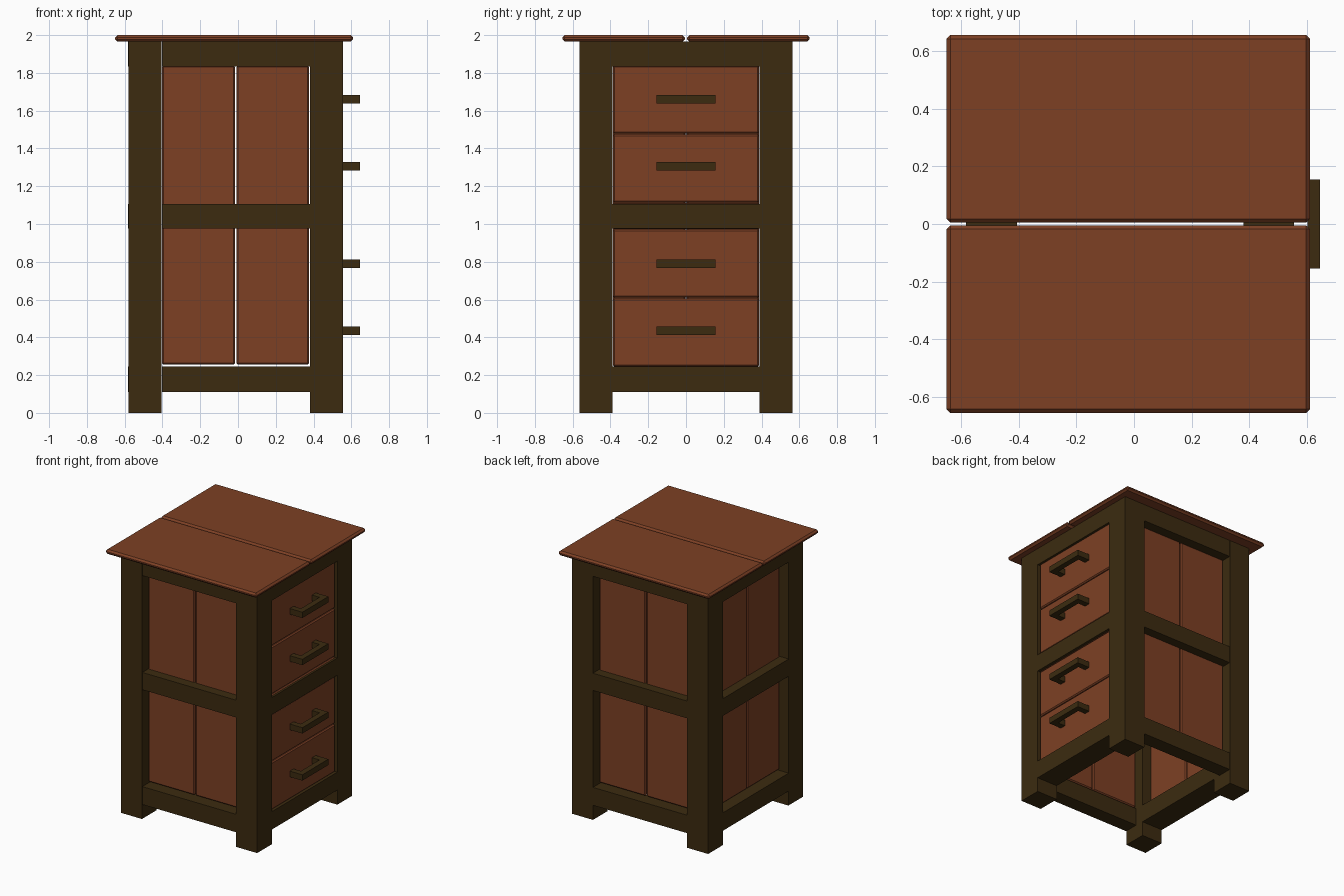
import bpy
import bmesh
from mathutils import Vector

cube = bpy.data.objects.get("Cube")
if cube:
    bpy.data.objects.remove(cube, do_unlink=True)


def material(name, rgb):
    mat = bpy.data.materials.new(name)
    mat.use_nodes = True
    mat.diffuse_color = (*rgb, 1)
    mat.node_tree.nodes["Principled BSDF"].inputs["Base Color"].default_value = (*rgb, 1)
    return mat


red_wood = material("red brown wood", (0.205, 0.051, 0.0176))
dark_wood = material("dark wood", (0.045, 0.024, 0.0052))


def box(name, x, y, z, mat, chamfer=0):
    """Box between (min, max) pairs, with optional chamfered edges."""
    bm = bmesh.new()
    bmesh.ops.create_cube(bm, size=1)
    lo, hi = (Vector(c) for c in zip(x, y, z))
    for v in bm.verts:
        v.co = [(a + b) / 2 + c * (b - a) for a, b, c in zip(lo, hi, v.co)]
    if chamfer:
        bmesh.ops.bevel(bm, geom=bm.edges[:], offset=chamfer, segments=1, affect='EDGES')
    mesh = bpy.data.meshes.new(name)
    bm.to_mesh(mesh)
    bm.free()
    mesh.materials.append(mat)
    obj = bpy.data.objects.new(name, mesh)
    bpy.context.collection.objects.link(obj)
    return obj


def mirrored(lo, hi, side):
    """Range on the chosen side of y = 0."""
    return (lo, hi) if side > 0 else (-hi, -lo)


# Frame limits: outer faces and the inner faces of the legs
LEFT, RIGHT, DEPTH = -0.58, 0.555, 0.565
IN_L, IN_R, IN_Y = -0.405, 0.38, 0.39
RAILS = {"bottom": (0.11, 0.245), "middle": (0.975, 1.105), "top": (1.835, 1.965)}

for side, end in ((-1, "front"), (1, "back")):
    # Corner legs
    for x, hand in (((LEFT, IN_L), "right"), ((IN_R, RIGHT), "left")):
        box(f"{end}_{hand}_leg", x, mirrored(IN_Y, DEPTH, side), (0, 1.965), dark_wood)
    # Rails between the legs
    for level, z in RAILS.items():
        box(f"{end}_{level}_rail", (-0.402, IN_R), mirrored(0.455, DEPTH, side), z, dark_wood)
    # Upright planks recessed behind the rails
    for i, x in enumerate(((-0.402, -0.016), (-0.009, 0.377))):
        box(f"{end}_panel_{i + 1}", x, mirrored(0.46, 0.495, side),
            (0.255, 1.838), red_wood, 0.008)
    # Tabletop halves
    box(f"{end}_top_plank", (-0.65, 0.61), mirrored(0.005, 0.655, side),
        (1.965, 2.0), red_wood, 0.013)
    # Upright planks on the plain side
    box(f"side_panel_{end}", (-0.51, -0.475), mirrored(0.003, 0.387, side),
        (0.255, 1.838), red_wood, 0.008)

# Side rails
for level, z in RAILS.items():
    box(f"plain_side_{level}_rail", (LEFT - 0.003, IN_L), (-IN_Y, IN_Y), z, dark_wood)
    box(f"drawer_side_{level}_rail", (IN_R, RIGHT), (-IN_Y, IN_Y), z, dark_wood)

# Drawer fronts, each with a bracket handle
for i, (bottom, grip) in enumerate(((0.245, 0.435), (0.61, 0.79), (1.115, 1.305), (1.48, 1.66))):
    box(f"drawer_front_{i + 1}", (0.505, 0.54), (-0.387, 0.387),
        (bottom, bottom + 0.36), red_wood, 0.008)
    z = (grip - 0.022, grip + 0.022)
    box(f"handle_bar_{i + 1}", (0.602, 0.645), (-0.155, 0.155), z, dark_wood)
    for side in (-1, 1):
        box(f"handle_post_{i + 1}", (0.53, 0.602), mirrored(0.11, 0.155, side), z, dark_wood)
# Filler plank behind the middle rail
box("middle_filler", (0.505, 0.54), (-0.387, 0.387), (0.973, 1.112), red_wood, 0.008)
